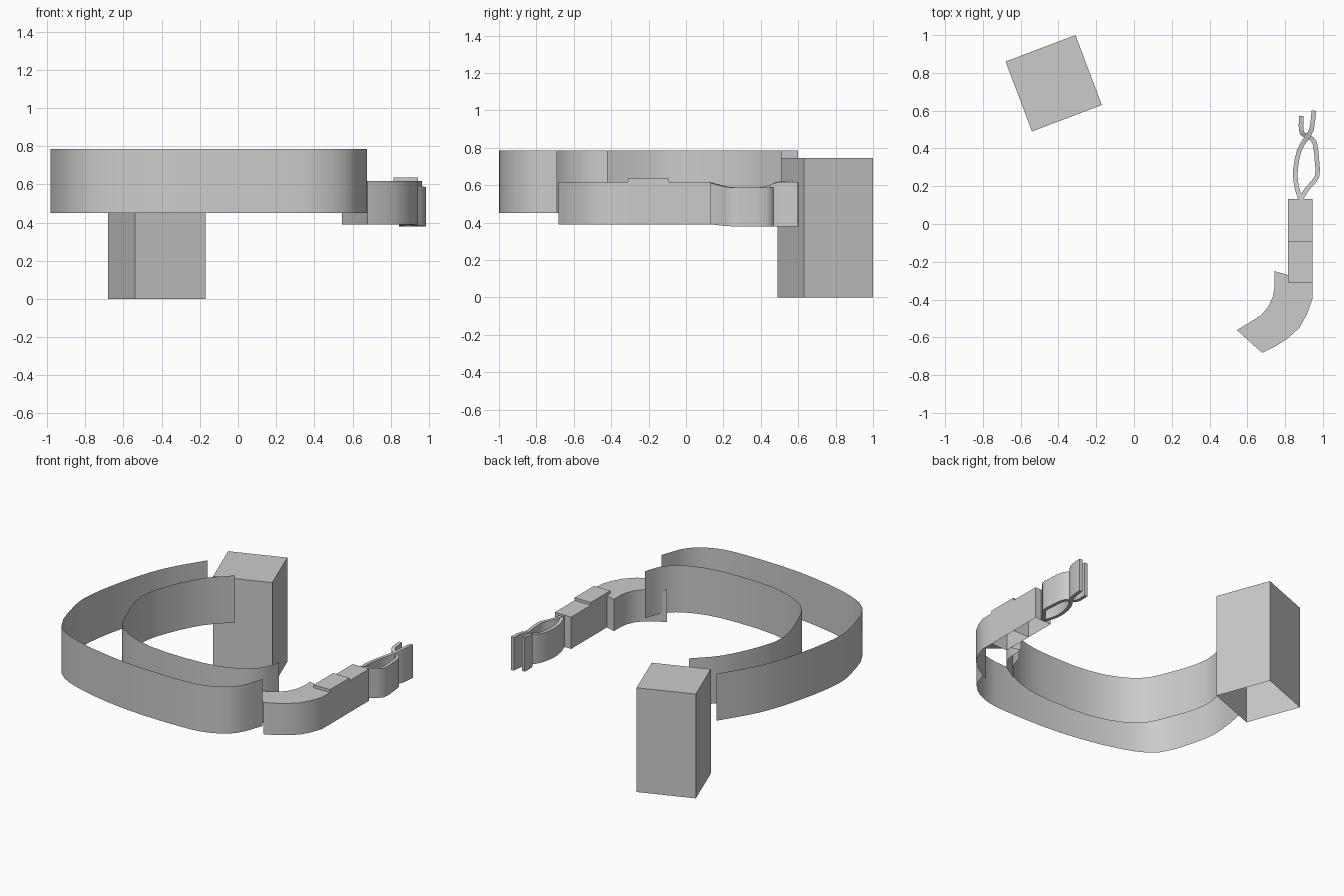
import bpy, bmesh, math
from mathutils import Vector

if "Cube" in bpy.data.objects:
    bpy.data.objects.remove(bpy.data.objects["Cube"])


def finish(name, bm, smooth=False):
    me = bpy.data.meshes.new(name)
    bm.to_mesh(me)
    bm.free()
    ob = bpy.data.objects.new(name, me)
    bpy.context.collection.objects.link(ob)
    if smooth:
        bpy.ops.object.select_all(action='DESELECT')
        ob.select_set(True)
        bpy.context.view_layer.objects.active = ob
        bpy.ops.object.shade_smooth_by_angle(angle=math.radians(35))
    return ob


def spline(pts, n):
    """Catmull-Rom curve through the points."""
    p = [Vector(q) for q in pts]
    p = [2 * p[0] - p[1]] + p + [2 * p[-1] - p[-2]]
    out = []
    for i in range(1, len(p) - 2):
        a, b, c, d = p[i - 1:i + 3]
        for k in range(n):
            t = k / n
            out.append(0.5 * (2 * b + (c - a) * t + (2 * a - 5 * b + 4 * c - d) * t * t
                              + (3 * b - a - 3 * c + d) * t ** 3))
    return out + [p[-2]]


def shell(name, pts, z0, z1, smooth=False, skip=()):
    """Hollow cover, open underneath: counter-clockwise outline, walls in skip left open."""
    bm = bmesh.new()
    lo = [bm.verts.new((x, y, z0)) for x, y in pts]
    hi = [bm.verts.new((x, y, z1)) for x, y in pts]
    bm.faces.new(hi)
    n = len(pts)
    for i in range(n):
        if i not in skip:
            j = (i + 1) % n
            bm.faces.new((lo[i], lo[j], hi[j], hi[i]))
    return finish(name, bm, smooth)


def band(name, pts, z0, z1):
    """Paper-thin upright band along a path."""
    bm = bmesh.new()
    rows = [[bm.verts.new((p.x, p.y, z)) for z in (z0, z1)] for p in spline(pts, 3)]
    for a, b in zip(rows, rows[1:]):
        bm.faces.new((a[0], b[0], b[1], a[1]))
    return finish(name, bm, True)


def prong(name, pts, width):
    """Bent strip with thickness; points are x, y, bottom z, top z."""
    bm = bmesh.new()
    path = spline(pts, 2)
    rows = []
    for i, p in enumerate(path):
        t = path[min(i + 1, len(path) - 1)] - path[max(i - 1, 0)]
        n = Vector((-t[1], t[0])).normalized() * width / 2
        rows.append([bm.verts.new((p[0] + s * n.x, p[1] + s * n.y, p[k]))
                     for s, k in ((1, 2), (1, 3), (-1, 3), (-1, 2))])
    for a, b in zip(rows, rows[1:]):
        for k in range(4):
            bm.faces.new((a[k], b[k], b[(k + 1) % 4], a[(k + 1) % 4]))
    bm.faces.new(rows[0])
    bm.faces.new(rows[-1][::-1])
    bmesh.ops.recalc_face_normals(bm, faces=bm.faces)
    return finish(name, bm, True)


# Pouch block standing at the back left, open underneath
shell("pouch", [(-.68, .86), (-.54, .49), (-.17, .63), (-.31, 1.0)], 0, .745)

# Two nested belt bands
band("outer_band", [(-.66, .6), (-.82, .33), (-.92, .03), (-.977, -.27), (-.965, -.47),
                    (-.86, -.765), (-.62, -.9), (-.2, -.985), (.24, -1.0), (.45, -.97),
                    (.60, -.87), (.675, -.69)], .45, .785)
band("inner_band", [(-.38, .51), (-.53, .35), (-.645, .12), (-.695, -.1), (-.62, -.37),
                    (-.5, -.575), (-.21, -.695), (.22, -.705), (.46, -.64), (.57, -.545),
                    (.62, -.42)], .45, .786)

# Curved end piece: hollow, its tip and its joint to the body left open
shell("curved_end", [(.815, -.27), (.745, -.25), (.745, -.33), (.735, -.385), (.71, -.44),
                     (.67, -.485), (.545, -.562), (.678, -.682), (.745, -.65), (.815, -.605),
                     (.875, -.55), (.915, -.48), (.944, -.4), (.944, -.31), (.815, -.31)],
      .39, .617, True, skip=(6, 13))

# Straight body with raised cap
for name, ya, yb, top in (("clip_cap", -.31, -.09, .637), ("clip_body", -.09, .132, .617)):
    shell(name, [(.815, ya), (.944, ya), (.944, yb), (.815, yb)], .39, top)

# Bowed, crossing clip prongs
prong("right_prong", [(.88, .13, .392, .615), (.92, .19, .385, .598), (.969, .25, .38, .587),
                      (.969, .33, .38, .587), (.957, .43, .38, .587), (.925, .46, .38, .59),
                      (.89, .48, .38, .615), (.884, .52, .38, .62), (.886, .572, .38, .625)], .024)
prong("left_prong", [(.883, .13, .392, .61), (.86, .2, .385, .595), (.855, .29, .38, .587),
                     (.875, .39, .38, .587), (.91, .45, .38, .6), (.94, .5, .38, .617),
                     (.952, .6, .38, .617)], .024)
